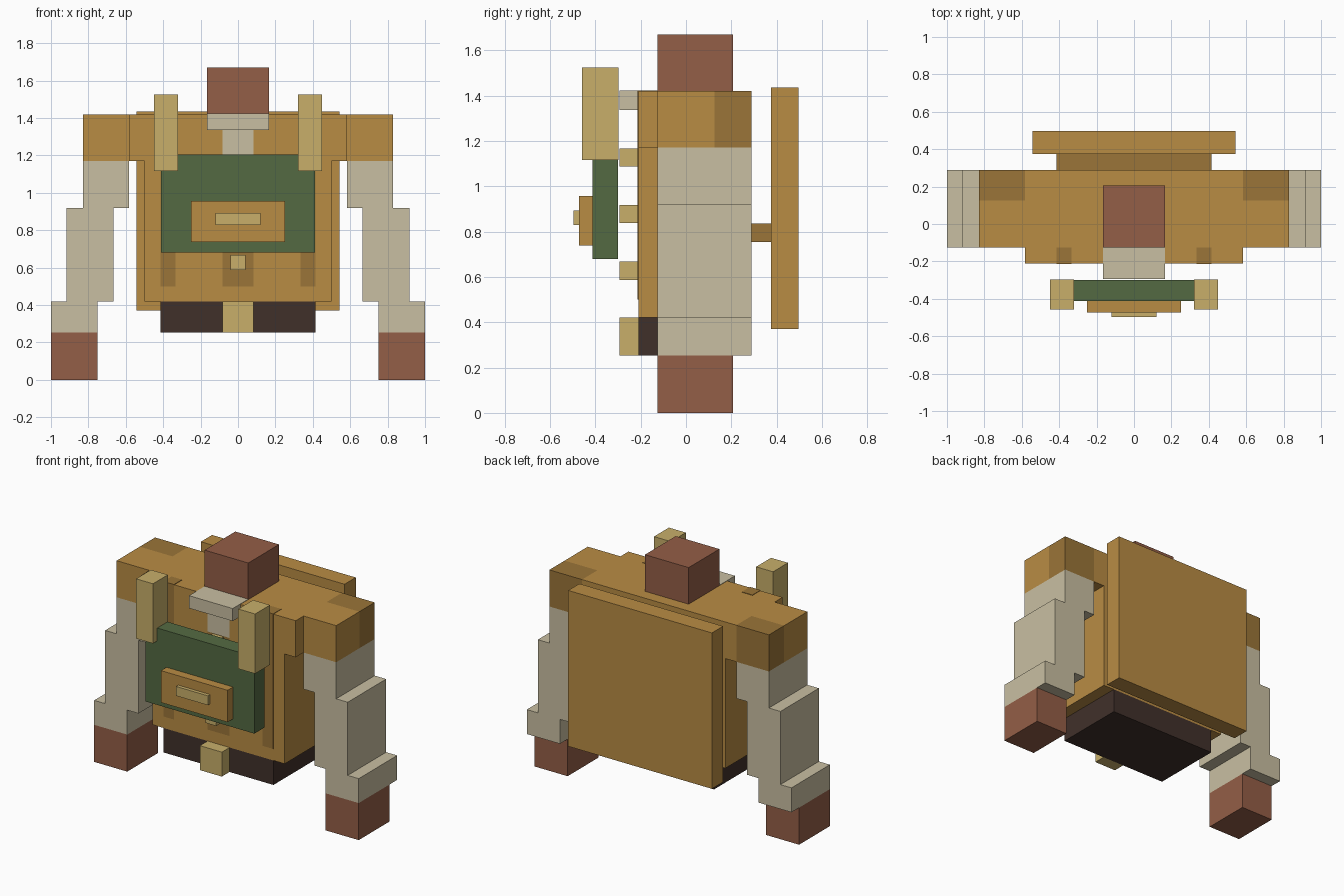
import bpy
import bmesh
from mathutils import Vector

cube = bpy.data.objects.get("Cube")
if cube:
    bpy.data.objects.remove(cube, do_unlink=True)


def linear(v):
    v /= 255
    return v / 12.92 if v <= 0.04045 else ((v + 0.055) / 1.055) ** 2.4


def material(name, hex_code):
    m = bpy.data.materials.new(name)
    m.use_nodes = True
    col = [linear(c) for c in bytes.fromhex(hex_code)] + [1.0]
    m.diffuse_color = col
    m.node_tree.nodes["Principled BSDF"].inputs["Base Color"].default_value = col
    return m


ochre = material("ochre", "B98C44")
brown = material("brown", "9B7538")
cream = material("cream", "C9BFA2")
skin = material("skin", "945E47")
gold = material("gold", "C8AF6A")
green = material("green", "546A42")
dark = material("dark_brown", "40302A")


def box(name, mat, x, y, z):
    """Box from its x, y and z ranges."""
    lo, hi = map(Vector, zip(x, y, z))
    bm = bmesh.new()
    bmesh.ops.create_cube(bm, size=1)
    for v in bm.verts:
        v.co *= hi - lo
    mesh = bpy.data.meshes.new(name)
    bm.to_mesh(mesh)
    bm.free()
    mesh.materials.append(mat)
    ob = bpy.data.objects.new(name, mesh)
    ob.location = (lo + hi) / 2
    bpy.context.collection.objects.link(ob)
    return ob


def mid(name, mat, half, y, z):
    """Box centred on x."""
    return box(name, mat, (-half, half), y, z)


def pair(name, mat, x, y, z):
    """Left and right boxes."""
    box("left_" + name, mat, x, y, z)
    box("right_" + name, mat, (-x[1], -x[0]), y, z)


FRONT, BACK, INNER = -0.21, 0.29, -0.125
PROUD = 0.003
inlay = (FRONT - PROUD, INNER)

# Torso, shoulder yoke, belt and head
mid("torso", ochre, 0.5, (FRONT, BACK), (0.42, 1.17))
mid("yoke", ochre, 0.583, (FRONT, BACK), (1.17, 1.42))
mid("belt", dark, 0.415, (FRONT, BACK), (0.253, 0.42))
mid("buckle", gold, 0.083, (-0.293, FRONT), (0.253, 0.42))
mid("head", skin, 0.165, (INNER, 0.207), (1.42, 1.67))

# Coat trim set into the chest
pair("coat_stripe", brown, (0.335, 0.415), inlay, (0.5, 1.42 + PROUD))
mid("button_band", brown, 0.083, inlay, (0.5, 1.17))
mid("neckcloth", cream, 0.083, inlay, (1.17, 1.337))
mid("collar", cream, 0.165, (-0.293, INNER), (1.337, 1.42 + PROUD))
for i in range(3):
    z = 0.587 + i * 0.25
    mid("button_%d" % (i + 1), gold, 0.04, (-0.293, FRONT), (z, z + 0.08))

# Stepped arms
pair("shoulder", ochre, (0.583, 0.83), (INNER, 0.125), (1.17, 1.42))
pair("shoulder_patch", brown, (0.583, 0.83), (0.125, BACK), (1.17, 1.42))
pair("upper_sleeve", cream, (0.583, 0.83), (INNER, BACK), (0.92, 1.17))
pair("lower_sleeve", cream, (0.665, 0.917), (INNER, BACK), (0.42, 0.92))
pair("cuff", cream, (0.75, 1.0), (INNER, BACK), (0.253, 0.42))
pair("hand", skin, (0.75, 1.0), (INNER, 0.207), (0, 0.253))

# Front satchel with posts, pocket and clasp
mid("satchel", green, 0.412, (-0.412, -0.3), (0.68, 1.205))
pair("satchel_post", gold, (0.322, 0.45), (-0.458, -0.297), (1.117, 1.525))
mid("pocket", ochre, 0.252, (-0.472, -0.412), (0.738, 0.956))
mid("clasp", gold, 0.12, (-0.496, -0.472), (0.828, 0.892))

# Back board and its bracket
mid("bracket", brown, 0.415, (BACK, 0.375), (0.753, 0.835))
mid("back_board", ochre, 0.543, (0.375, 0.496), (0.37, 1.435))
